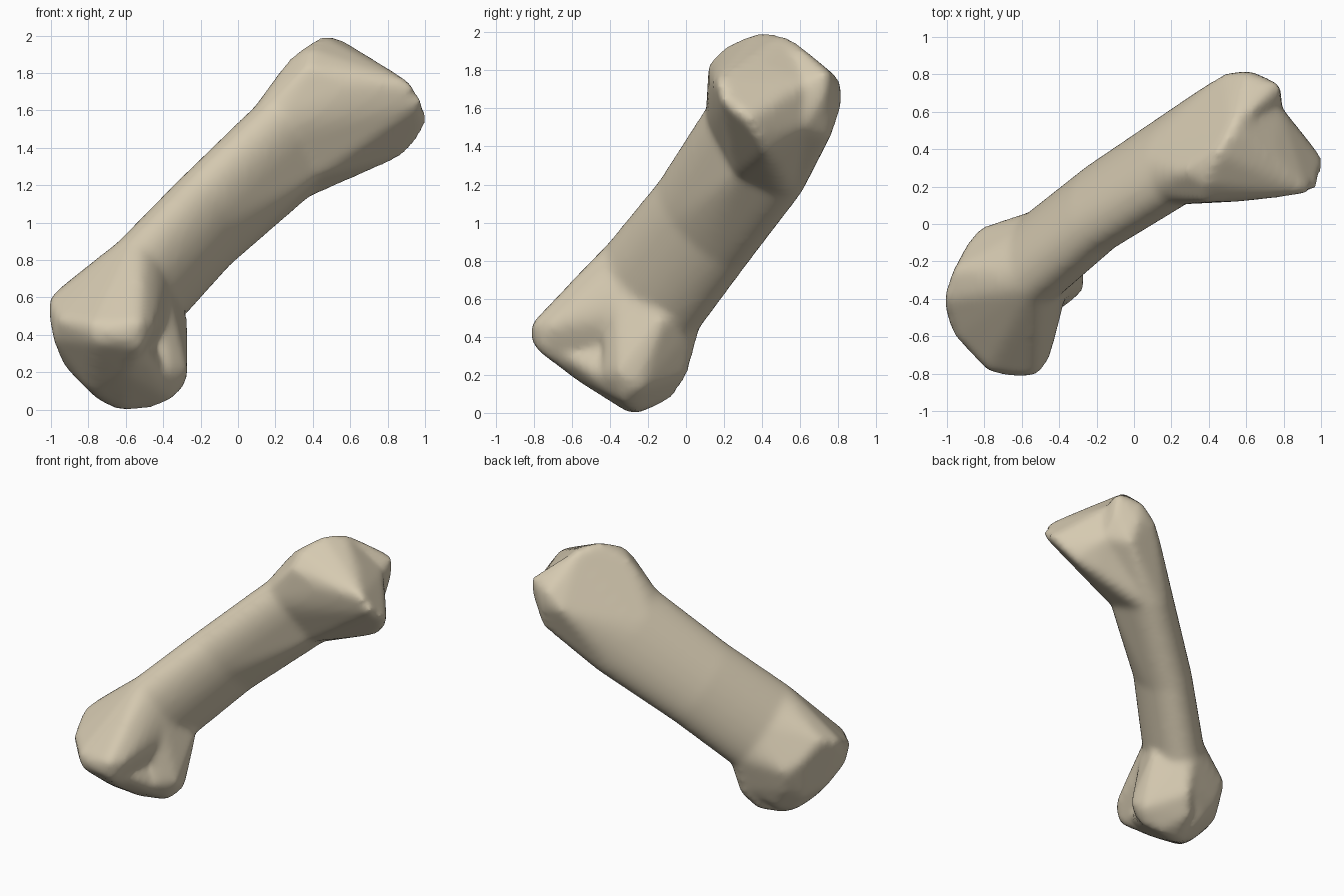
import bpy, bmesh, math
from mathutils import Vector

cube = bpy.data.objects.get("Cube")
if cube:
    bpy.data.objects.remove(cube, do_unlink=True)

# Bone colour
mat = bpy.data.materials.new("ivory_bone")
mat.use_nodes = True
colour = (0.67, 0.59, 0.44, 1)
mat.diffuse_color = colour
bsdf = mat.node_tree.nodes["Principled BSDF"]
bsdf.inputs["Base Color"].default_value = colour
bsdf.inputs["Roughness"].default_value = 0.8

# Flattened oval cross-section directions of the shaft
axis = Vector((0.61, 0.49, 0.62)).normalized()
wide = Vector((-0.21, -0.66, 0.72))
wide = (wide - axis * wide.dot(axis)).normalized()
thin = axis.cross(wide)


def oval(centre, wide_radius, thin_radius, sides=24):
    turns = [2 * math.pi * i / sides for i in range(sides)]
    return [Vector(centre) + wide * (wide_radius * math.cos(a))
            + thin * (thin_radius * math.sin(a)) for a in turns]


def add_hull(bm, points):
    part = bmesh.new()
    for p in points:
        part.verts.new(p)
    result = bmesh.ops.convex_hull(part, input=part.verts[:])
    unused = {g for g in result["geom_interior"] + result["geom_unused"]
              if isinstance(g, bmesh.types.BMVert)}
    bmesh.ops.delete(part, geom=list(unused), context='VERTS')
    bmesh.ops.recalc_face_normals(part, faces=part.faces[:])
    temp = bpy.data.meshes.new("hull_part")
    part.to_mesh(temp)
    part.free()
    bm.from_mesh(temp)
    bpy.data.meshes.remove(temp)


# Shaft sections from lower end to neck, the neck swelling under the lip
lower = oval((-0.50, -0.175, 0.66), 0.325, 0.19)
middle = oval((-0.18, 0.09, 1.00), 0.315, 0.18)
neck = oval((0.24, 0.36, 1.385), 0.335, 0.19) + [Vector((0.42, 0.27, 1.25))]

# Upper head: crown shared by the rear block and the front lip
crown = [(0.45, 0.38, 1.99), (0.53, 0.52, 1.98), (0.28, 0.28, 1.87),
         (0.38, 0.22, 1.92), (0.37, 0.13, 1.83), (0.77, 0.63, 1.73),
         (0.78, 0.61, 1.50)]
rear_block = [(0.60, 0.805, 1.74), (0.63, 0.805, 1.62), (0.49, 0.80, 1.64),
              (0.77, 0.74, 1.79), (0.78, 0.72, 1.68), (0.66, 0.75, 1.45)]
front_lip = [(0.62, 0.135, 1.74), (0.55, 0.14, 1.62), (0.48, 0.22, 1.42),
             (0.78, 0.26, 1.48), (0.92, 0.17, 1.74), (0.98, 0.20, 1.64),
             (1.01, 0.33, 1.54), (0.96, 0.38, 1.45), (0.89, 0.42, 1.37),
             (0.75, 0.48, 1.32), (0.75, 0.40, 1.83)]

# Large knuckle of the lower end
large_knuckle = [
    (-1.01, -0.40, 0.58), (-0.96, -0.25, 0.63), (-0.98, -0.50, 0.38), (-0.95, -0.60, 0.48),
    (-0.78, -0.78, 0.45), (-0.76, -0.77, 0.36), (-0.62, -0.81, 0.40), (-0.53, -0.80, 0.47),
    (-0.46, -0.72, 0.45), (-0.52, -0.77, 0.33), (-0.64, -0.55, 0.17), (-0.62, -0.27, 0.00),
    (-0.78, -0.42, 0.10), (-0.93, -0.35, 0.25), (-0.82, -0.03, 0.43), (-0.89, -0.12, 0.50),
    (-0.78, -0.06, 0.28), (-0.86, -0.17, 0.22), (-0.74, -0.25, 0.06), (-0.68, -0.10, 0.12),
    (-0.50, 0.00, 0.25)]

# Small knuckle of the lower end, with the ridge running up to the shaft
small_knuckle = [
    (-0.28, -0.35, 0.21), (-0.30, -0.29, 0.31), (-0.29, -0.25, 0.13), (-0.37, -0.43, 0.20),
    (-0.36, -0.33, 0.06), (-0.46, -0.26, 0.02), (-0.62, -0.27, 0.00), (-0.45, 0.03, 0.38),
    (-0.48, 0.00, 0.20), (-0.56, -0.08, 0.08), (-0.70, -0.20, 0.20),
    (-0.28, -0.12, 0.50), (-0.32, -0.15, 0.36)]

# Saddle joining the two knuckles
saddle = [
    (-0.56, -0.74, 0.36), (-0.60, -0.60, 0.20), (-0.38, -0.41, 0.18), (-0.37, -0.33, 0.07),
    (-0.62, -0.30, 0.01), (-0.57, -0.62, 0.40), (-0.42, -0.36, 0.33), (-0.55, -0.20, 0.35)]

bm = bmesh.new()
for group in (lower + middle, middle + neck, neck + crown + rear_block,
              neck + crown + front_lip, lower + large_knuckle,
              lower + small_knuckle, saddle):
    add_hull(bm, group)
mesh = bpy.data.meshes.new("bone")
bm.to_mesh(mesh)
bm.free()
mesh.materials.append(mat)
bone = bpy.data.objects.new("bone", mesh)
bpy.context.collection.objects.link(bone)

# Merge the volumes, pad slightly and soften the ridges
remesh = bone.modifiers.new("merge", 'REMESH')
remesh.mode = 'VOXEL'
remesh.voxel_size = 0.022
remesh.use_smooth_shade = True
pad = bone.modifiers.new("pad", 'DISPLACE')
pad.mid_level = 0
pad.strength = 0.012
soften = bone.modifiers.new("soften", 'SMOOTH')
soften.factor = 0.5
soften.iterations = 14
